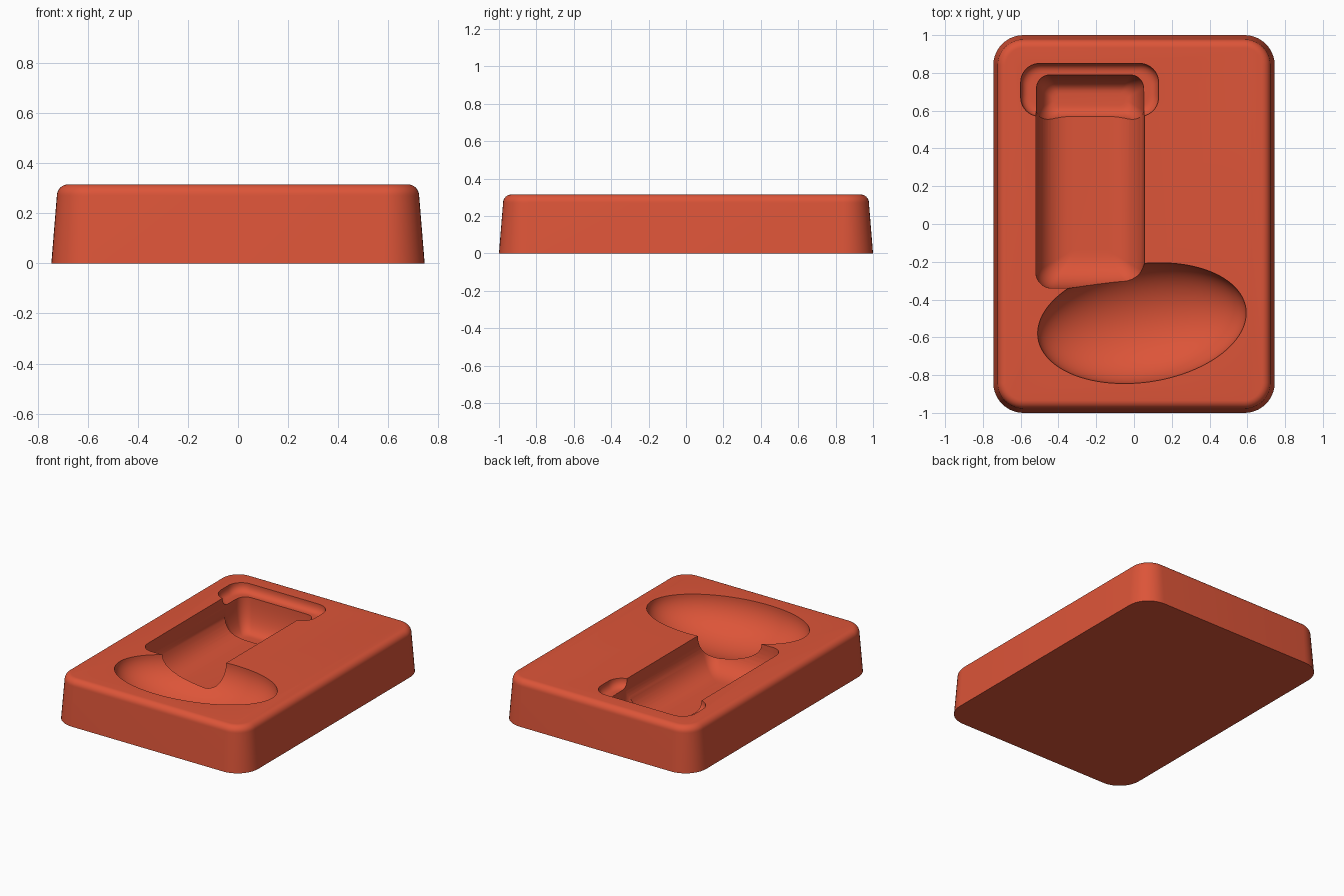
import bpy, bmesh
from math import sin, cos, pi, radians

TOP = 0.315

old = bpy.data.objects.get("Cube")
if old:
    bpy.data.objects.remove(old, do_unlink=True)

red = bpy.data.materials.new("coral_red")
red.use_nodes = True
red.diffuse_color = (0.72, 0.09, 0.04, 1)
red.node_tree.nodes["Principled BSDF"].inputs["Base Color"].default_value = red.diffuse_color


def rounded_rect(x0, x1, y0, y1, r, steps=10):
    """Outline of a rectangle with round corners, counter-clockwise."""
    corners = [(x1 - r, y1 - r), (x0 + r, y1 - r), (x0 + r, y0 + r), (x1 - r, y0 + r)]
    return [(cx + r * cos(a), cy + r * sin(a))
            for k, (cx, cy) in enumerate(corners)
            for a in [(k + i / steps) * pi / 2 for i in range(steps + 1)]]


def loft(name, rings):
    """Closed solid through (outline, height) rings."""
    bm = bmesh.new()
    loops = [[bm.verts.new((x, y, z)) for x, y in outline] for outline, z in rings]
    for a, b in zip(loops, loops[1:]):
        for i in range(len(a)):
            j = (i + 1) % len(a)
            bm.faces.new((a[i], a[j], b[j], b[i]))
    bm.faces.new(loops[0])
    bm.faces.new(loops[-1])
    bmesh.ops.recalc_face_normals(bm, faces=bm.faces)
    mesh = bpy.data.meshes.new(name)
    bm.to_mesh(mesh)
    bm.free()
    mesh.materials.append(red)
    ob = bpy.data.objects.new(name, mesh)
    bpy.context.collection.objects.link(ob)
    return ob


def pocket(name, x0, x1, y0, y1, r, depth, inset, power=2.4, steps=14):
    """Cutter whose walls curve inward to a flat floor."""
    rings = [(rounded_rect(x0, x1, y0, y1, r), TOP + 0.1)]
    for i in range(steps + 1):
        a = i / steps * pi / 2
        d = inset * (1 - cos(a) ** (2 / power))
        if i == steps:
            d = inset
        z = TOP - depth * sin(a) ** (2 / power)
        rings.append((rounded_rect(x0 + d, x1 - d, y0 + d, y1 - d, max(r - d * 0.4, 0.015)), z))
    return loft(name, rings)


# Tapered block with a rounded top rim
profile = [(0, 0), (0.022, TOP - 0.045)]
for i in range(1, 9):
    a = i / 8 * pi / 2
    profile.append((0.022 + 0.045 * (1 - cos(a)), TOP - 0.045 * (1 - sin(a))))
block = loft("tray_block", [
    (rounded_rect(-0.745 + d, 0.745 - d, -1 + d, 1 - d, 0.16 - d), z) for d, z in profile])

# Long trough, deeper end pit and shallow end ledge
cutters = [
    pocket("trough_cutter", -0.52, 0.055, -0.34, 0.785, 0.085, 0.245, 0.2),
    pocket("pit_cutter", -0.517, 0.052, 0.53, 0.79, 0.07, 0.285, 0.1),
    pocket("ledge_cutter", -0.6, 0.13, 0.57, 0.85, 0.1, 0.06, 0.05),
]

# Tilted oval bowl
bpy.ops.mesh.primitive_uv_sphere_add(segments=96, ring_count=48, location=(0.042, -0.525, TOP))
bowl = bpy.context.object
bowl.name = "bowl_cutter"
bowl.scale = (0.556, 0.313, 0.25)
bowl.rotation_euler.z = radians(8.2)
bowl.data.materials.append(red)
cutters.append(bowl)

# Carve the recesses out of the block
bpy.context.view_layer.objects.active = block
for cutter in cutters:
    mod = block.modifiers.new(cutter.name, 'BOOLEAN')
    mod.operation = 'DIFFERENCE'
    mod.solver = 'EXACT'
    mod.object = cutter
    cutter.hide_render = True
    bpy.ops.object.modifier_apply(modifier=mod.name)
for cutter in cutters:
    bpy.data.objects.remove(cutter, do_unlink=True)

bpy.ops.object.select_all(action='DESELECT')
block.select_set(True)
bpy.context.view_layer.objects.active = block
bpy.ops.object.shade_smooth_by_angle(angle=radians(32))
